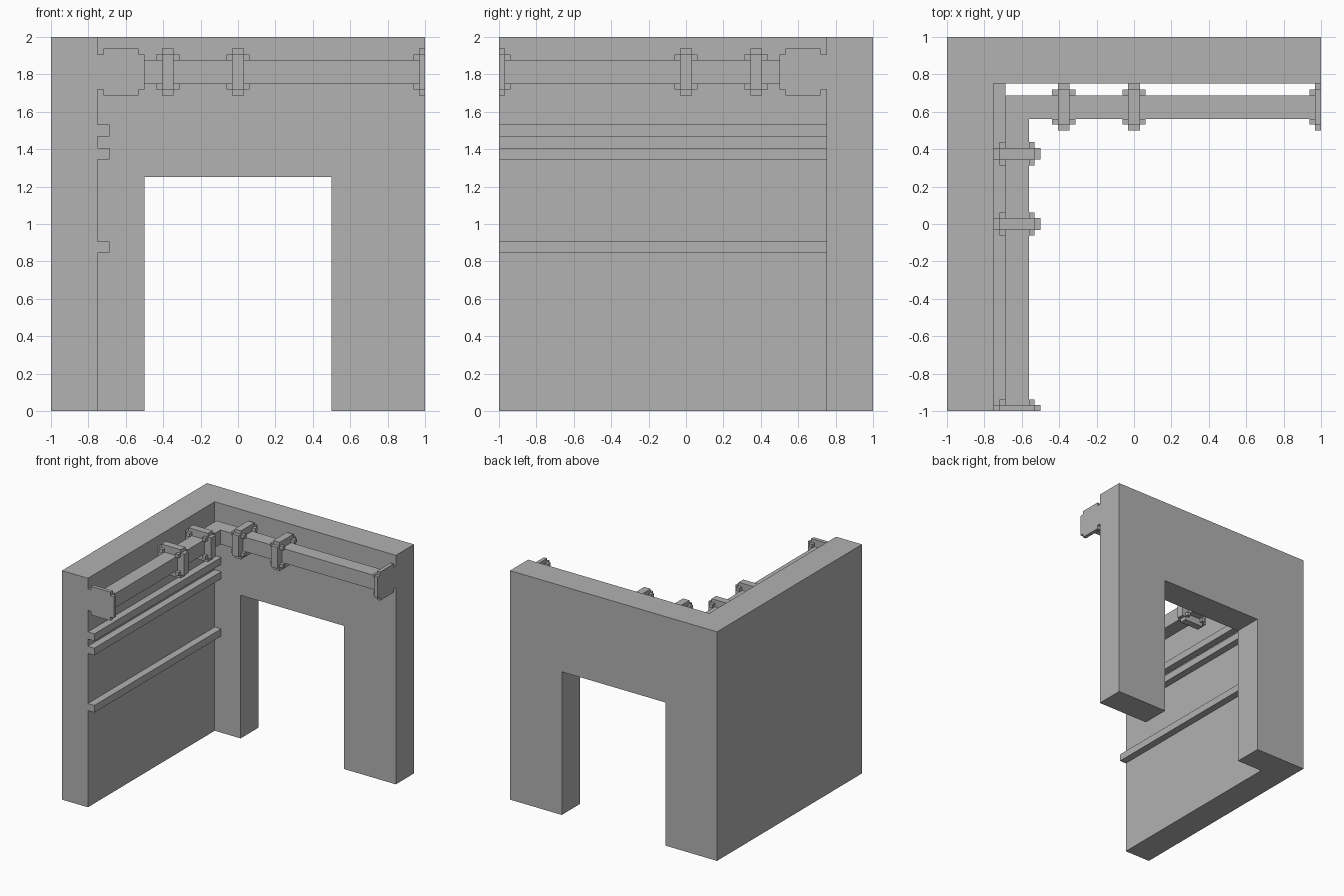
import bpy
import bmesh
from mathutils import Matrix, Vector

cube = bpy.data.objects.get("Cube")
if cube:
    bpy.data.objects.remove(cube, do_unlink=True)

U = 1 / 32  # grid unit of the whole model

grey = bpy.data.materials.new("plain_grey")
grey.use_nodes = True
colour = (0.445, 0.445, 0.445, 1)
grey.diffuse_color = colour
grey.node_tree.nodes["Principled BSDF"].inputs["Base Color"].default_value = colour

# Mirror plane through the inner corner: maps the back wall onto the left-hand wall
SWAP = Matrix(((0, -1, 0, 0), (-1, 0, 0, 0), (0, 0, 1, 0), (0, 0, 0, 1)))


def prism(bm, points, depth):
    """Extrude a flat outline (in grid units) along a depth vector."""
    face = bm.faces.new([bm.verts.new(Vector(p) * U) for p in points])
    new = bmesh.ops.extrude_face_region(bm, geom=[face])["geom"]
    verts = [v for v in new if isinstance(v, bmesh.types.BMVert)]
    bmesh.ops.translate(bm, verts=verts, vec=Vector(depth) * U)


def box(bm, x0, x1, y0, y1, z0, z1):
    prism(bm, [(x0, y0, z0), (x1, y0, z0), (x1, y1, z0), (x0, y1, z0)], (0, 0, z1 - z0))


def finish(name, bm, swapped=False):
    if swapped:
        bmesh.ops.transform(bm, matrix=SWAP, verts=bm.verts)
    bmesh.ops.recalc_face_normals(bm, faces=bm.faces)
    mesh = bpy.data.meshes.new(name)
    bm.to_mesh(mesh)
    bm.free()
    mesh.materials.append(grey)
    bpy.context.collection.objects.link(bpy.data.objects.new(name, mesh))


# Back wall with its doorway
bm = bmesh.new()
outline = [(-32, 0), (-16, 0), (-16, 40), (16, 40), (16, 0), (32, 0), (32, 64), (-32, 64)]
prism(bm, [(x, 24, z) for x, z in outline], (0, 8, 0))
finish("back_wall", bm)

# Solid side wall
bm = bmesh.new()
box(bm, -32, -24, -32, 24, 0, 64)
finish("side_wall", bm)

# Ledges along the side wall
for name, z in (("lower", 27), ("middle", 43), ("upper", 47)):
    bm = bmesh.new()
    box(bm, -24, -22, -32, 24, z, z + 2)
    finish(name + "_ledge", bm)

# Square pipe that turns the inner corner
bm = bmesh.new()
plan = [(-22, -31), (-18, -31), (-18, 18), (31, 18), (31, 22), (-22, 22)]
prism(bm, [(x, y, 56) for x, y in plan], (0, 0, 4))
finish("corner_pipe", bm)

# Notched bracket outline, as (y, z)
BRACKET = [(24, 55), (24, 61), (23, 61), (23, 62), (17, 62), (17, 61),
           (16, 61), (16, 55), (17, 55), (17, 54), (23, 54), (23, 55)]


def bracket(name, x0, x1, swapped):
    """Bracket plate around the pipe with four bolts through its corners."""
    bm = bmesh.new()
    prism(bm, [(x0, y, z) for y, z in BRACKET], (x1 - x0, 0, 0))
    finish(name, bm, swapped)
    bm = bmesh.new()
    for y in (17, 22):
        for z in (55, 60):
            box(bm, x0 - 1, x0, y, y + 1, z, z + 1)
            if x1 < 32:
                box(bm, x1, x1 + 1, y, y + 1, z, z + 1)
    finish(name + "_bolts", bm, swapped)


for wall, swapped in (("back", False), ("side", True)):
    bracket(wall + "_corner_bracket", -13, -11, swapped)
    bracket(wall + "_middle_bracket", -1, 1, swapped)
    bracket(wall + "_end_bracket", 31, 32, swapped)
